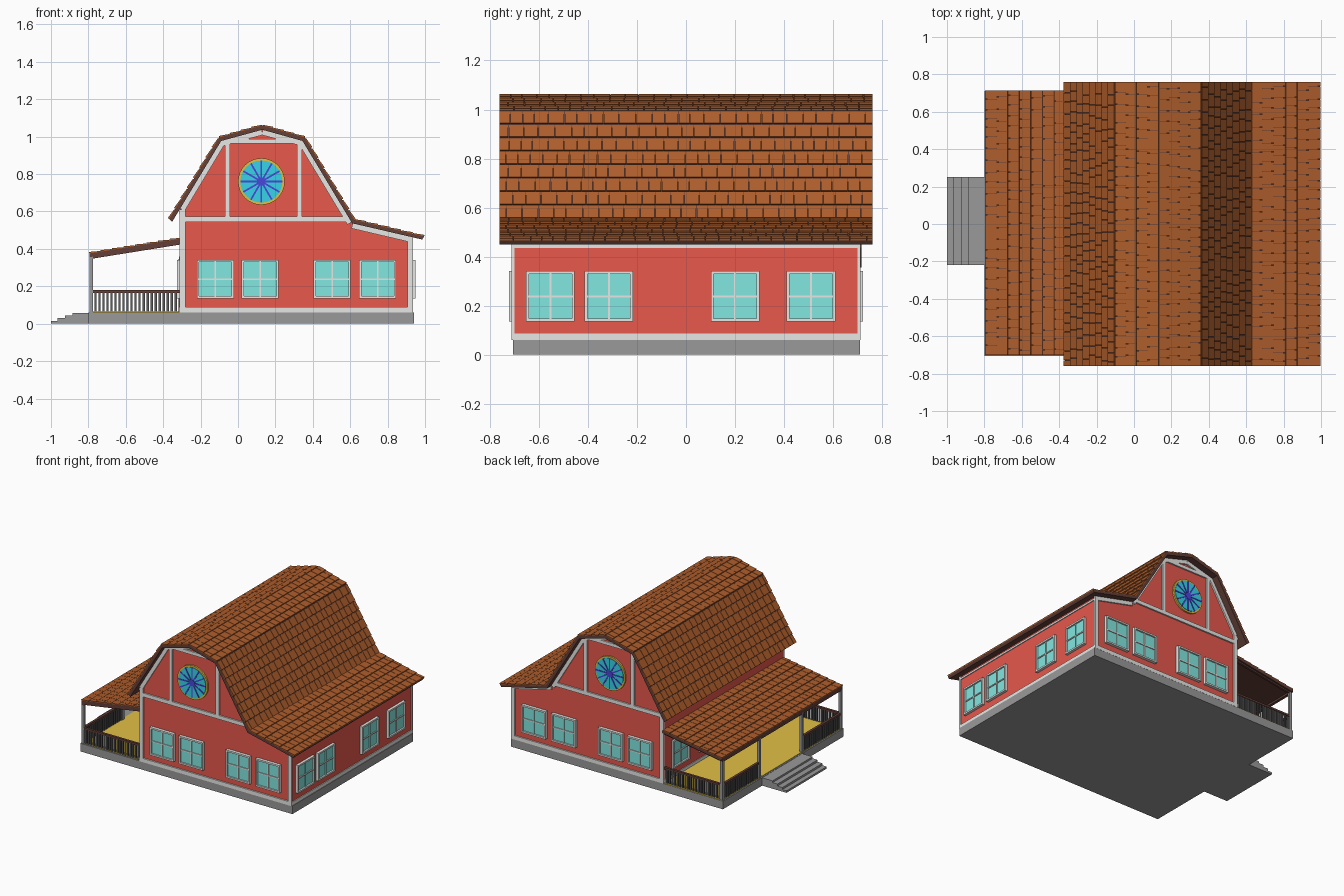
import bpy
import bmesh
import math
import random
from mathutils import Vector

random.seed(4)
if "Cube" in bpy.data.objects:
    bpy.data.objects.remove(bpy.data.objects["Cube"], do_unlink=True)


def material(name, rgb):
    m = bpy.data.materials.new(name)
    m.use_nodes = True
    m.diffuse_color = (*rgb, 1)
    m.node_tree.nodes["Principled BSDF"].inputs["Base Color"].default_value = (*rgb, 1)
    return m


RED = material("barn_red", (0.81, 0.1, 0.073))
WHITE = material("trim_white", (0.82, 0.82, 0.8))
STONE = material("stone_grey", (0.32, 0.32, 0.32))
SHINGLE = material("shingle_brown", (0.42, 0.11, 0.025))
DARK = material("dark_brown", (0.125, 0.05, 0.038))
GLASS = material("pane_teal", (0.23, 0.82, 0.77))
CYAN = material("stained_cyan", (0.04, 0.72, 0.88))
VIOLET = material("stained_violet", (0.07, 0.06, 0.72))
GOLD = material("floor_yellow", (0.76, 0.53, 0.06))
IRON = material("baluster_grey", (0.11, 0.105, 0.105))


def build(name, mat, prisms):
    """One object from prisms, each an (x, z) outline extruded from y0 to y1."""
    bm = bmesh.new()
    for pts, y0, y1 in prisms:
        a = [bm.verts.new((x, y0, z)) for x, z in pts]
        b = [bm.verts.new((x, y1, z)) for x, z in pts]
        bm.faces.new(a)
        bm.faces.new(b[::-1])
        for i in range(len(pts)):
            j = (i + 1) % len(pts)
            bm.faces.new((a[i], b[i], b[j], a[j]))
    bmesh.ops.recalc_face_normals(bm, faces=bm.faces)
    mesh = bpy.data.meshes.new(name)
    bm.to_mesh(mesh)
    bm.free()
    mesh.materials.append(mat)
    ob = bpy.data.objects.new(name, mesh)
    bpy.context.collection.objects.link(ob)
    return ob


def box(x0, x1, y0, y1, z0, z1):
    return ([(x0, z0), (x1, z0), (x1, z1), (x0, z1)], y0, y1)


def bar(p, q, width, y0, y1):
    p, q = Vector(p), Vector(q)
    d = (q - p).normalized()
    n = Vector((-d.y, d.x)) * width / 2
    return ([p + n, q + n, q - n, p - n], y0, y1)


def circle(cx, cz, r, y0, y1, n=32):
    return ([(cx + r * math.cos(i * math.tau / n), cz + r * math.sin(i * math.tau / n))
             for i in range(n)], y0, y1)


# Foundation, steps and porch floor
build("foundation", STONE, [box(-0.8, 0.94, -0.705, 0.71, 0, 0.06)])
build("porch_steps", STONE, [box(x, -0.8, -0.22, 0.25, 0, z) for x, z in
                             ((-1, 0.015), (-0.965, 0.03), (-0.925, 0.045), (-0.885, 0.058))])
build("porch_floor", GOLD, [box(-0.79, -0.31, -0.695, 0.708, 0.06, 0.064)])

# Walls
eaves = [(0.93, 0.462), (0.61, 0.537), (0.345, 0.977), (0.13, 1.037), (-0.09, 0.977), (-0.31, 0.61)]
build("house_walls", RED, [([(-0.31, 0.06), (0.93, 0.06)] + eaves, -0.7, 0.7)])

# Gable trim and round windows on both ends
for side, label in ((-1, "front"), (1, "back")):
    y0, y1 = side * 0.699, side * 0.711
    trim = [box(-0.31, 0.93, y0, y1, 0.06, 0.088),
            box(-0.312, -0.28, y0, y1, 0.06, 0.61),
            box(0.907, 0.936, y0, y1, 0.06, 0.465),
            box(-0.3, 0.61, y0, y1, 0.545, 0.573),
            box(-0.07, -0.042, y0, y1, 0.573, 0.97),
            box(0.315, 0.343, y0, y1, 0.573, 0.97),
            box(-0.09, 0.345, y0, y1, 0.963, 0.987)]
    drop = Vector((0, -0.013))
    for p, q in zip(eaves, eaves[1:]):
        steep = abs(p[1] - q[1]) > 0.2
        shift = Vector((math.copysign(0.012, 0.26 - p[0] - q[0]), 0)) if steep else drop
        trim.append(bar(Vector(p) + shift, Vector(q) + shift, 0.03, y0, y1))
    build(label + "_gable_trim", WHITE, trim)

    cx, cz = 0.125, 0.76
    build(label + "_round_window_rim", GOLD, [circle(cx, cz, 0.125, y0, side * 0.712)])
    build(label + "_round_window_glass", CYAN, [circle(cx, cz, 0.112, y0, side * 0.716)])
    spokes = [circle(cx, cz, 0.024, y0, side * 0.72, 12)]
    for i in range(12):
        a = i * math.tau / 12
        spokes.append(bar((cx, cz), (cx + 0.112 * math.cos(a), cz + 0.112 * math.sin(a)),
                          0.009, y0, side * 0.719))
    build(label + "_round_window_spokes", VIOLET, spokes)

# Long side trim
for label, x0, x1, top in (("left", 0.92, 0.936, 0.45), ("right", -0.315, -0.3, 0.6)):
    build(label + "_side_trim", WHITE,
          [box(x0, x1, -0.711, 0.711, 0.06, 0.086),
           box(x0, x1, -0.711, 0.711, top - 0.014, top)])


# Four-pane windows, built facing the front and turned onto each wall
def window(name, x, y, angle):
    w, h, f = 0.099, 0.103, 0.012
    frame = [box(-w, -w + f, -0.02, 0.01, -h, h), box(w - f, w, -0.02, 0.01, -h, h),
             box(-w, w, -0.02, 0.01, -h, -h + f), box(-w, w, -0.02, 0.01, h - f, h),
             box(-0.004, 0.004, -0.014, 0.01, -h, h), box(-w, w, -0.014, 0.01, -0.004, 0.004)]
    for part, mat, shapes in (("frame", WHITE, frame),
                              ("glass", GLASS, [box(-w + f, w - f, -0.008, 0.01, -h + f, h - f)])):
        ob = build(name + "_" + part, mat, shapes)
        ob.location = (x, y, 0.238)
        ob.rotation_euler.z = angle


for i, x in enumerate((-0.121, 0.118, 0.503, 0.747)):
    window(f"front_window_{i}", x, -0.703, 0)
    window(f"back_window_{i}", x, 0.703, math.pi)
for i, y in enumerate((-0.553, -0.315, 0.2, 0.51)):
    window(f"left_window_{i}", 0.93, y, math.pi / 2)
    window(f"right_window_{i}", -0.305, y, -math.pi / 2)

# Porch door
build("door_frame", WHITE, [box(-0.316, -0.3, -0.13, 0.04, 0.064, 0.36)])
build("door_panel", DARK, [box(-0.318, -0.3, -0.115, 0.025, 0.064, 0.345)])

# Roof decks
ridge = [(-0.368, 0.56), (-0.1, 0.995), (0.13, 1.06), (0.357, 0.995), (0.622, 0.555), (0.995, 0.466)]
under = [(0.985, 0.45), (0.61, 0.537), (0.345, 0.977), (0.13, 1.037), (-0.09, 0.977), (-0.352, 0.545)]
build("roof_deck", DARK, [(ridge + under, -0.76, 0.76)])
porch_low, porch_high = (-0.795, 0.375), (-0.305, 0.455)
build("porch_roof_deck", DARK, [([porch_low, porch_high, (-0.305, 0.435), (-0.795, 0.355)], -0.7, 0.715)])


# Shingles: tilted tiles in staggered rows, with the deck showing in the gaps
def shingles(name, low, high, y0, y1, rows, gap):
    low, high = Vector(low), Vector(high)
    step = (high - low) / rows
    d = step.normalized()
    n = Vector((-d.y, d.x))
    if n.y < 0:
        n = -n
    tiles = []
    for r in range(rows):
        a = low + step * r
        b = a + step - d * gap
        outline = [a, a + n * 0.009, b + n * 0.004, b]
        y = y0
        width = random.uniform(0.025, 0.06)
        while y < y1:
            end = y + width
            if end > y1 - 0.02:
                end = y1
            tiles.append((outline, y, end - (0.0025 if end < y1 else 0)))
            y = end
            width = random.uniform(0.045, 0.07)
    build(name, SHINGLE, tiles)


for name, i, j, rows, gap in (("right_lower_shingles", 0, 1, 8, 0.005),
                              ("right_upper_shingles", 1, 2, 4, 0.002),
                              ("left_upper_shingles", 3, 2, 4, 0.002),
                              ("left_lower_shingles", 4, 3, 8, 0.005),
                              ("side_wing_shingles", 5, 4, 6, 0.002)):
    shingles(name, ridge[i], ridge[j], -0.76, 0.76, rows, gap)
shingles("porch_shingles", porch_low, porch_high, -0.7, 0.715, 8, 0.002)

# Porch posts and beams
post_y = (-0.69, -0.235, 0.265, 0.695)
build("porch_posts", STONE, [box(-0.794, -0.774, y - 0.01, y + 0.01, 0.06, 0.36) for y in post_y])
build("porch_beams", DARK,
      [box(-0.794, -0.774, -0.7, 0.705, 0.345, 0.362)]
      + [bar((-0.79, 0.353), (-0.31, 0.43), 0.014, y - 0.008, y + 0.008) for y in (-0.69, 0.695)])

# Railings on the two ends and either side of the steps
rails, balusters = [], []
for y in (post_y[0], post_y[-1]):
    rails.append(box(-0.79, -0.31, y - 0.009, y + 0.009, 0.165, 0.179))
    for i in range(1, 22):
        x = -0.784 + i * 0.0215
        balusters.append(box(x - 0.006, x + 0.006, y - 0.005, y + 0.005, 0.06, 0.166))
for y0, y1 in (post_y[:2], post_y[2:]):
    rails.append(box(-0.793, -0.775, y0, y1, 0.165, 0.179))
    count = round((y1 - y0) / 0.0215)
    for i in range(1, count):
        y = y0 + (y1 - y0) * i / count
        balusters.append(box(-0.789, -0.779, y - 0.006, y + 0.006, 0.06, 0.166))
build("porch_handrails", DARK, rails)
build("porch_balusters", IRON, balusters)
